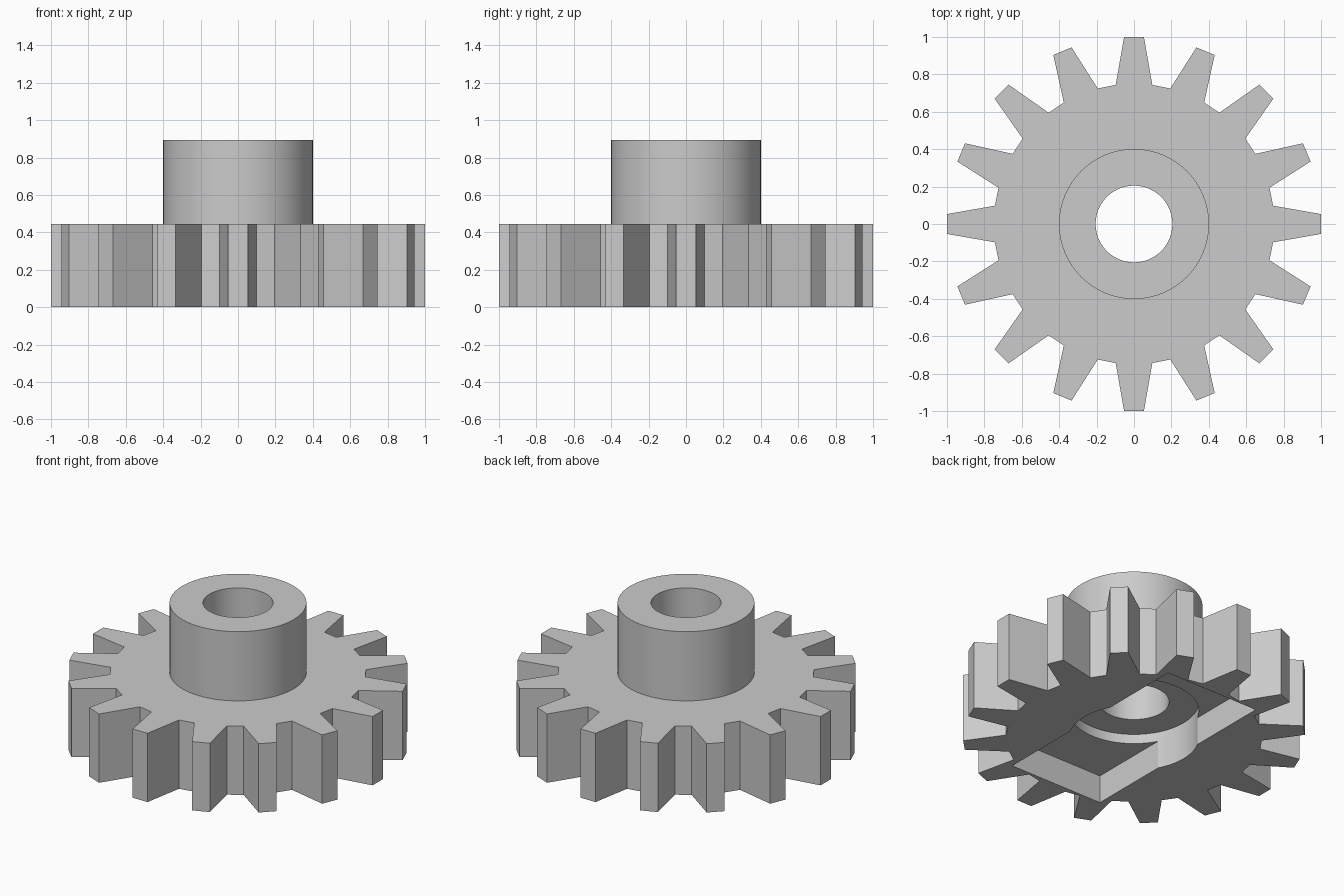
import bpy, bmesh
from math import cos, sin, tau, atan2, hypot

cube = bpy.data.objects.get("Cube")
if cube:
    bpy.data.objects.remove(cube, do_unlink=True)

TEETH = 16
GEAR_H, HUB_H = 0.445, 0.893
HUB_R, BORE_R = 0.401, 0.205
POCKET_R, POCKET_H = 0.38, 0.242
SLOT_X, SLOT_Y, SLOT_H = 0.335, 0.71, 0.18
ROOT_R, ROOT_HALF = 0.75, tau / 48
TIP_HALF = 0.053

grey = bpy.data.materials.new("light grey")
grey.use_nodes = True
grey.diffuse_color = (0.6, 0.6, 0.6, 1)
grey.node_tree.nodes["Principled BSDF"].inputs["Base Color"].default_value = (0.6, 0.6, 0.6, 1)


def prism(name, outline, bottom, top):
    """Extrude a closed outline between two heights."""
    bm = bmesh.new()
    face = bm.faces.new([bm.verts.new((x, y, bottom)) for x, y in outline])
    up = bmesh.ops.extrude_face_region(bm, geom=[face])["geom"]
    bmesh.ops.translate(bm, vec=(0, 0, top - bottom),
                        verts=[v for v in up if isinstance(v, bmesh.types.BMVert)])
    bmesh.ops.recalc_face_normals(bm, faces=bm.faces)
    mesh = bpy.data.meshes.new(name)
    bm.to_mesh(mesh)
    bm.free()
    mesh.materials.append(grey)
    obj = bpy.data.objects.new(name, mesh)
    bpy.context.collection.objects.link(obj)
    return obj


def circle(radius, sides=96):
    return [(radius * cos(tau * i / sides), radius * sin(tau * i / sides)) for i in range(sides)]


def combine(target, tool, operation):
    """Apply a boolean and remove the tool object."""
    tool.hide_render = True
    mod = target.modifiers.new(tool.name, 'BOOLEAN')
    mod.operation, mod.object, mod.solver = operation, tool, 'EXACT'
    bpy.ops.object.select_all(action='DESELECT')
    bpy.context.view_layer.objects.active = target
    target.select_set(True)
    bpy.ops.object.modifier_apply(modifier=mod.name)
    bpy.data.objects.remove(tool, do_unlink=True)


# Toothed outline: straight tapered teeth with flat tips
tip_r, tip_a = hypot(1, TIP_HALF), atan2(TIP_HALF, 1)
outline = []
for i in range(TEETH):
    a = tau * i / TEETH
    for r, off in ((ROOT_R, -ROOT_HALF), (tip_r, -tip_a), (tip_r, tip_a), (ROOT_R, ROOT_HALF)):
        outline.append((r * cos(a + off), r * sin(a + off)))
gear = prism("gear_wheel", outline, 0, GEAR_H)

# Hub on top
combine(gear, prism("hub", circle(HUB_R), GEAR_H - 0.1, HUB_H), 'UNION')

# Underside slot running front to back, round pocket and through bore
slot = [(-SLOT_X, -SLOT_Y), (SLOT_X, -SLOT_Y), (SLOT_X, SLOT_Y), (-SLOT_X, SLOT_Y)]
combine(gear, prism("slot_cutter", slot, -0.2, SLOT_H), 'DIFFERENCE')
combine(gear, prism("pocket_cutter", circle(POCKET_R), -0.3, POCKET_H), 'DIFFERENCE')
combine(gear, prism("bore_cutter", circle(BORE_R), -0.4, HUB_H + 0.2), 'DIFFERENCE')

# Smooth round walls, sharp edges elsewhere
bpy.ops.object.select_all(action='DESELECT')
gear.select_set(True)
bpy.context.view_layer.objects.active = gear
bpy.ops.object.shade_smooth_by_angle(angle=0.3)
